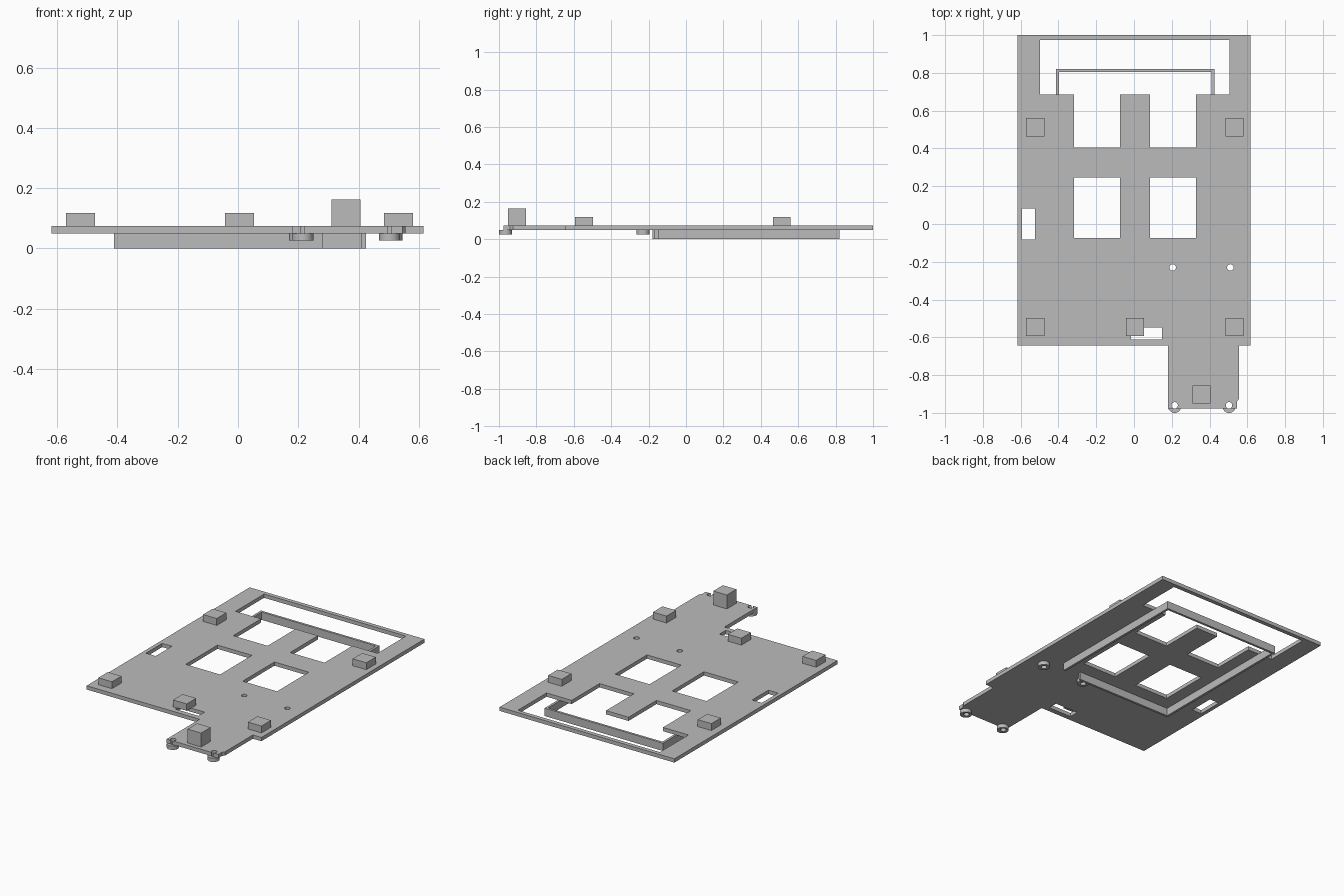
import bpy, bmesh

if "Cube" in bpy.data.objects:
    bpy.data.objects.remove(bpy.data.objects["Cube"], do_unlink=True)

BOTTOM, TOP = 0.05, 0.074   # base plate underside and top

grey = bpy.data.materials.new("plain_grey")
grey.use_nodes = True
grey.diffuse_color = (0.5, 0.5, 0.5, 1)
grey.node_tree.nodes["Principled BSDF"].inputs["Base Color"].default_value = (0.5, 0.5, 0.5, 1)


def prism(name, outline, z0, z1):
    """Extrude a flat outline from z0 up to z1."""
    bm = bmesh.new()
    face = bm.faces.new([bm.verts.new((x, y, z0)) for x, y in outline])
    side = bmesh.ops.extrude_face_region(bm, geom=[face])["geom"]
    bmesh.ops.translate(bm, vec=(0, 0, z1 - z0),
                        verts=[v for v in side if isinstance(v, bmesh.types.BMVert)])
    bmesh.ops.recalc_face_normals(bm, faces=bm.faces)
    mesh = bpy.data.meshes.new(name)
    bm.to_mesh(mesh)
    bm.free()
    mesh.materials.append(grey)
    obj = bpy.data.objects.new(name, mesh)
    bpy.context.collection.objects.link(obj)
    return obj


def box(name, x0, x1, y0, y1, z0, z1):
    return prism(name, [(x0, y0), (x1, y0), (x1, y1), (x0, y1)], z0, z1)


def cylinder(name, x, y, radius, z0, z1):
    bpy.ops.mesh.primitive_cylinder_add(vertices=32, radius=radius, depth=z1 - z0,
                                        location=(x, y, (z0 + z1) / 2))
    obj = bpy.context.object
    obj.name = name
    obj.data.materials.append(grey)
    return obj


def cut(target, cutter):
    """Subtract the cutter, then discard it."""
    cutter.hide_render = True
    mod = target.modifiers.new("cut", "BOOLEAN")
    mod.operation, mod.solver, mod.object = "DIFFERENCE", "EXACT", cutter
    bpy.context.view_layer.objects.active = target
    bpy.ops.object.modifier_apply(modifier=mod.name)
    bpy.data.objects.remove(cutter, do_unlink=True)


# Base plate with a front tab
plate = prism("base_plate", [
    (-0.618, 1), (-0.618, -0.644), (0.18, -0.644), (0.18, -0.976), (0.545, -0.976),
    (0.545, -0.94), (0.556, -0.925), (0.556, -0.644), (0.616, -0.644), (0.616, 1)], BOTTOM, TOP)

# Rectangular openings: back bay, four windows, side slot, front slot
openings = [(-0.497, 0.505, 0.685, 0.973),
            (-0.593, -0.524, -0.082, 0.082),
            (-0.016, 0.148, -0.611, -0.548)]
for x0, x1 in ((-0.317, -0.074), (0.085, 0.328)):
    openings += [(x0, x1, -0.075, 0.246), (x0, x1, 0.404, 0.8)]
for opening in openings:
    cut(plate, box("opening_cutter", *opening, 0, 0.2))

# Hollow standoffs under the plate, with screw holes right through
for i, (x, y) in enumerate([(0.205, -0.23), (0.51, -0.23), (0.215, -0.965), (0.503, -0.965)]):
    boss = cylinder(f"standoff_{i + 1}", x, y, 0.035, 0.026, BOTTOM)
    for part in (boss, plate):
        cut(part, cylinder("hole_cutter", x, y - 0.0 if y > -0.5 else y + 0.005, 0.017, 0, 0.2))
    bpy.context.view_layer.objects.active = boss
    bpy.ops.object.select_all(action="DESELECT")
    boss.select_set(True)
    bpy.ops.object.shade_smooth_by_angle()

# Thin rim hanging below the plate, open at its front left corner
prism("lower_rim", [
    (0.28, -0.18), (-0.412, -0.18), (-0.412, 0.82), (0.425, 0.82), (0.425, -0.149),
    (0.41, -0.149), (0.41, 0.805), (-0.397, 0.805), (-0.397, -0.165), (0.28, -0.165)], 0, BOTTOM)

# Square blocks on top
HALF = 0.048
for name, x, y, top in [("back_right_block", -0.523, 0.512, 0.118),
                        ("back_left_block", 0.533, 0.512, 0.118),
                        ("front_right_block", -0.523, -0.545, 0.118),
                        ("front_middle_block", 0.005, -0.545, 0.118),
                        ("front_left_block", 0.533, -0.545, 0.118),
                        ("tall_tab_block", 0.358, -0.903, 0.163)]:
    box(name, x - HALF, x + HALF, y - HALF, y + HALF, TOP, top)
